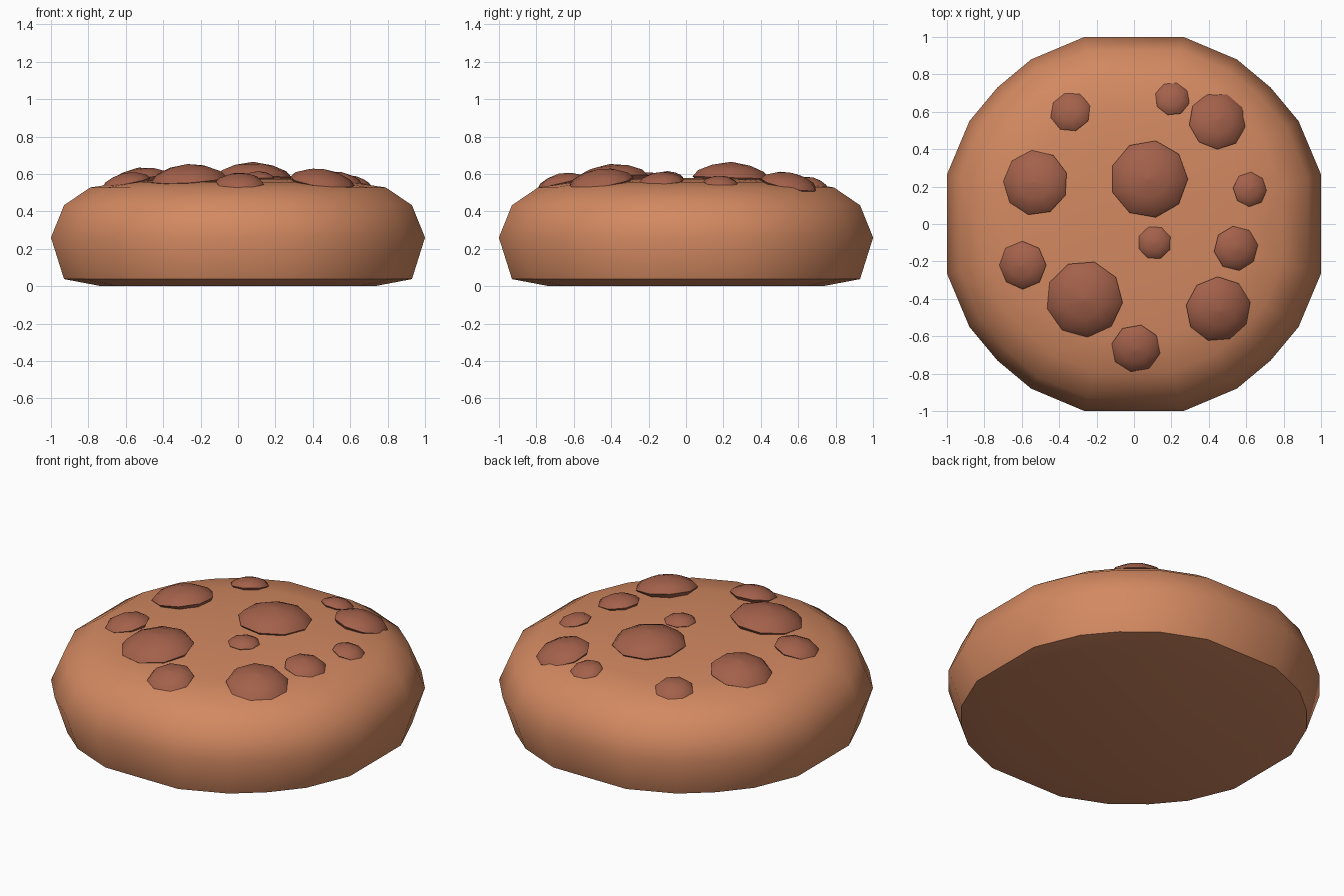
import bpy, bmesh, math
from mathutils import Matrix, Vector

if "Cube" in bpy.data.objects:
    bpy.data.objects.remove(bpy.data.objects["Cube"])

def material(name, rgb):
    m = bpy.data.materials.new(name)
    m.diffuse_color = (*rgb, 1)
    m.use_nodes = True
    m.node_tree.nodes["Principled BSDF"].inputs["Base Color"].default_value = m.diffuse_color
    return m

dough = material("baked dough", (0.65, 0.25, 0.12))
chip_brown = material("chip brown", (0.37, 0.12, 0.07))

def lathe(name, outline, profile, mat, matrix=Matrix()):
    """Stack scaled copies of an outline; profile is (scale, z), closed top and bottom."""
    bm = bmesh.new()
    rings = [[bm.verts.new((x * s, y * s, z)) for x, y in outline] for s, z in profile]
    n = len(outline)
    for a, b in zip(rings, rings[1:]):
        for i in range(n):
            j = (i + 1) % n
            bm.faces.new((a[i], a[j], b[j], b[i]))
    bm.faces.new(rings[0][::-1])
    bm.faces.new(rings[-1])
    bm.transform(matrix)
    mesh = bpy.data.meshes.new(name)
    bm.to_mesh(mesh)
    bm.free()
    mesh.materials.append(mat)
    ob = bpy.data.objects.new(name, mesh)
    bpy.context.collection.objects.link(ob)
    bpy.context.view_layer.objects.active = ob
    bpy.ops.object.select_all(action='DESELECT')
    ob.select_set(True)
    bpy.ops.object.shade_smooth_by_angle(angle=math.radians(50))
    return ob

# Cookie body: twenty-sided rounded outline, flat underneath, low dome on top
quarter = [(1, 0.265), (0.88, 0.55), (0.73, 0.73), (0.55, 0.88), (0.265, 1)]
outline = []
for k in range(4):
    c, s = round(math.cos(k * math.pi / 2)), round(math.sin(k * math.pi / 2))
    outline += [(c * x - s * y, s * x + c * y) for x, y in quarter]
dome = [(0.79, 0.528), (0.6, 0.556), (0.35, 0.572), (0.1, 0.577)]
lathe("cookie_body", outline,
      [(0.73, 0), (0.93, 0.038), (1, 0.26), (0.93, 0.433)] + dome, dough)

def top_z(d):
    pts = [(0, 0.577)] + dome[::-1] + [(0.93, 0.433)]
    for (a, za), (b, zb) in zip(pts, pts[1:]):
        if d <= b:
            return za + (zb - za) * (d - a) / (b - a)
    return 0.433

# Chips: flattened low-poly domes, tilted outward to follow the top
chips = [(0.08, 0.24, 0.208), (-0.525, 0.22, 0.175), (-0.265, -0.40, 0.206),
         (0.45, -0.455, 0.176), (0.445, 0.55, 0.155), (-0.34, 0.60, 0.11),
         (0.205, 0.67, 0.094), (0.62, 0.185, 0.093), (0.545, -0.13, 0.12),
         (0.11, -0.10, 0.09), (0.01, -0.665, 0.132), (-0.595, -0.22, 0.129)]
for i, (x, y, r) in enumerate(chips):
    sides = 9 if r > 0.14 else 8
    ring = [(r * math.cos(math.tau * k / sides + i), r * math.sin(math.tau * k / sides + i))
            for k in range(sides)]
    d = math.hypot(x, y)
    tilt = Matrix.Rotation(0.5 * d * d, 4, Vector((-y, x, 0)))
    place = Matrix.Translation((x, y, top_z(d))) @ tilt
    lathe(f"chip_{i + 1}", ring,
          [(0.85, -0.15 * r), (1, 0.04 * r), (0.86, 0.2 * r), (0.5, 0.35 * r), (0.04, 0.43 * r)],
          chip_brown, place)
